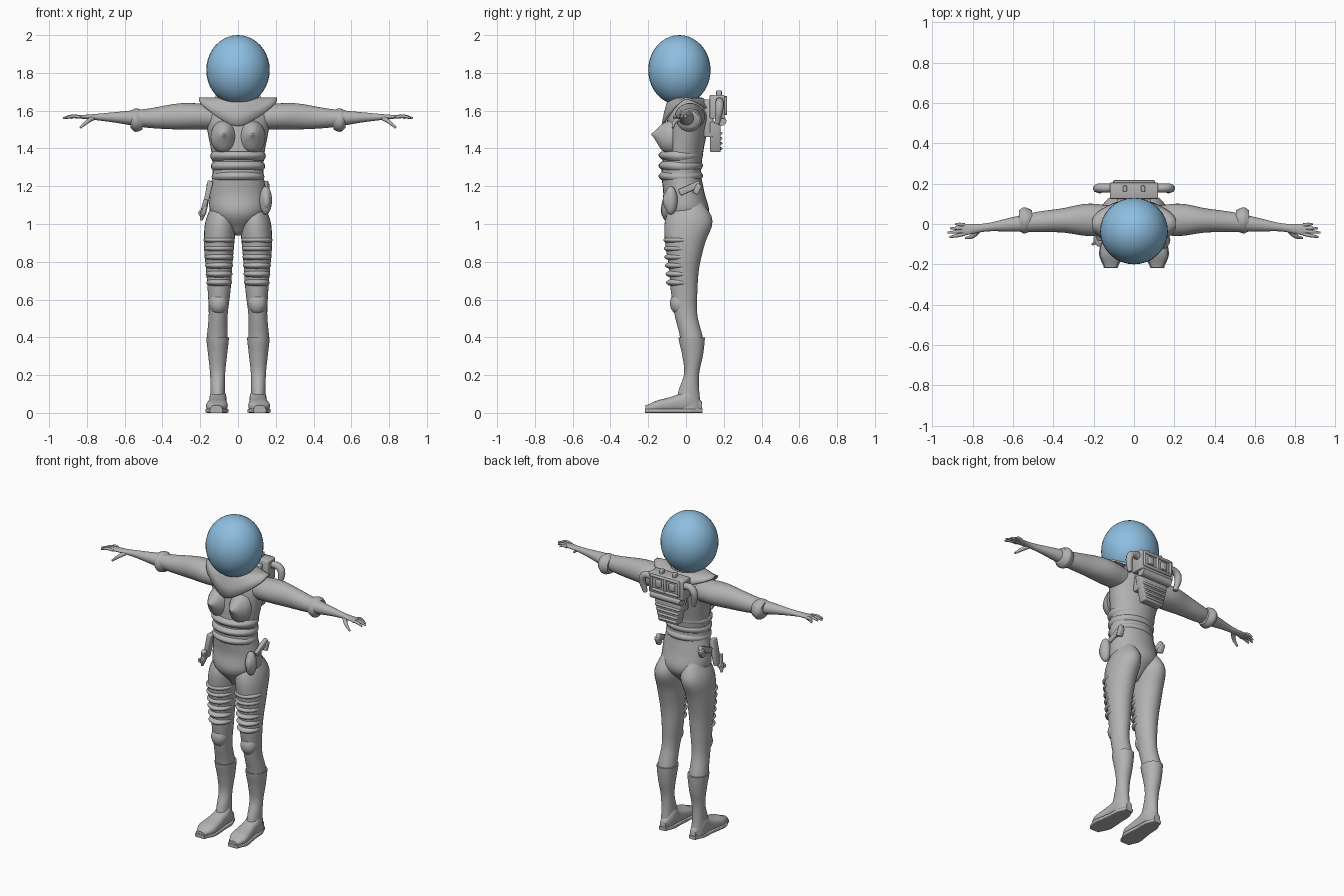
import bpy, bmesh
from math import cos, sin, pi, tau, radians, copysign
from mathutils import Matrix, Vector, Euler

default = bpy.data.objects.get("Cube")
if default:
    bpy.data.objects.remove(default, do_unlink=True)


def material(name, colour):
    mat = bpy.data.materials.new(name)
    mat.use_nodes = True
    mat.diffuse_color = colour
    mat.node_tree.nodes["Principled BSDF"].inputs["Base Color"].default_value = colour
    return mat


SUIT = material("suit grey", (.45, .45, .45, 1))
GLASS = material("helmet blue", (.27, .52, .75, 1))


def place(name, data, mat, mirror):
    data.materials.append(mat)
    obj = bpy.data.objects.new(name, data)
    bpy.context.collection.objects.link(obj)
    if mirror:
        obj.modifiers.new("Mirror", "MIRROR")
    return obj


def finish(name, bm, mat=SUIT, mirror=False, angle=60):
    bmesh.ops.recalc_face_normals(bm, faces=bm.faces)
    mesh = bpy.data.meshes.new(name)
    bm.to_mesh(mesh)
    bm.free()
    mesh.polygons.foreach_set("use_smooth", [True] * len(mesh.polygons))
    mesh.set_sharp_from_angle(angle=radians(angle))
    return place(name, mesh, mat, mirror)


def sample(values, t):
    """Smooth value at t along evenly spaced control values, or a constant."""
    if not isinstance(values, list):
        return values
    last = len(values) - 1
    i = min(int(t * last), last - 1)
    t = t * last - i
    before, start, end, after = (values[max(0, min(last, i + k))] for k in range(-1, 3))
    slope_in, slope_out = (end - before) / 2, (after - start) / 2
    rise = end - start
    return start + t * (slope_in + t * (3 * rise - 2 * slope_in - slope_out
                                        + t * (slope_in + slope_out - 2 * rise)))


def bridge(bm, rings):
    for low, high in zip(rings, rings[1:]):
        for k in range(len(low)):
            bm.faces.new((low[k - 1], low[k], high[k], high[k - 1]))


def loft(name, axis, span, centre, half, low, high, steps=28, sides=28, power=1, **options):
    """Skin of oval sections along an axis, its outline given by control values."""
    bm = bmesh.new()
    rings = []
    for step in range(steps + 1):
        t = step / steps
        along = span[0] + t * (span[1] - span[0])
        middle, width, bottom, top = (sample(v, t) for v in (centre, half, low, high))
        ring = []
        for k in range(sides):
            c, s = cos(tau * k / sides), sin(tau * k / sides)
            a = middle + width * copysign(abs(c) ** power, c)
            b = (bottom + top) / 2 + (top - bottom) / 2 * copysign(abs(s) ** power, s)
            ring.append(bm.verts.new({"x": (along, a, b), "y": (a, along, b), "z": (a, b, along)}[axis]))
        rings.append(ring)
    bridge(bm, rings)
    bm.faces.new(rings[0])
    bm.faces.new(rings[-1])
    return finish(name, bm, **options)


def ellipsoid(name, centre, radii, **options):
    bm = bmesh.new()
    bmesh.ops.create_uvsphere(bm, u_segments=32, v_segments=20, radius=1)
    bm.transform(Matrix.Translation(centre) @ Matrix.Diagonal((*radii, 1)))
    return finish(name, bm, **options)


def box(name, centre, size, turn=(0, 0, 0), taper=1, bevel=.005, **options):
    bm = bmesh.new()
    bmesh.ops.create_cube(bm, size=1)
    for v in bm.verts:
        if v.co.z < 0:
            v.co.x *= taper
        v.co *= Vector(size)
    bmesh.ops.bevel(bm, geom=bm.edges[:], offset=bevel, segments=2, profile=.5, affect="EDGES")
    rotation = Euler([radians(angle) for angle in turn]).to_matrix().to_4x4()
    bm.transform(Matrix.Translation(centre) @ rotation)
    return finish(name, bm, **options)


def tube(name, points, radii, mirror=False):
    curve = bpy.data.curves.new(name, "CURVE")
    curve.dimensions = "3D"
    curve.bevel_depth = 1
    curve.bevel_resolution = 2
    curve.resolution_u = 5
    curve.use_fill_caps = True
    line = curve.splines.new("BEZIER")
    line.bezier_points.add(len(points) - 1)
    for point, co, radius in zip(line.bezier_points, points, radii):
        point.co, point.radius = co, radius
        point.handle_left_type = point.handle_right_type = "AUTO"
    return place(name, curve, SUIT, mirror)


# Helmet and trunk
ellipsoid("helmet", (0, -.035, 1.815), (.168, .165, .185), mat=GLASS)
loft("torso", "z", (.94, 1.7), centre=0,
     half=[.02, .14, .15, .135, .14, .16, .17, .05],
     low=[-.05, -.13, -.12, -.13, -.12, -.11, -.09, -.05],
     high=[.03, .12, .1, .08, .09, .11, .12, .04])

# Waist bands, stacked and slightly flared
for i in range(3):
    z, r = 1.225 + i * .055, .138 + i * .004
    loft("waist_band", "z", (z, z + .05), centre=0, half=[r - .01, r, r, r - .01],
         low=[-.12, -.14, -.145, -.13], high=[.07, .085, .09, .08], steps=9)

# Pointed chest cups
loft("chest_cup", "y", (-.07, -.183), centre=.075, half=[.07, .065, .05, .03, .004],
     low=[1.37, 1.39, 1.47], high=[1.55, 1.53, 1.48], mirror=True)

# Collar with shoulder points
bm = bmesh.new()
rows = []
for step in range(5):
    f = step / 4
    row = []
    for k in range(48):
        c, s = cos(tau * k / 48), sin(tau * k / 48)
        drop = (.15 if s < 0 else .07) * abs(s) ** 1.5
        reach = .085 + f * (.12 * c * c + .05 * abs(s))
        row.append(bm.verts.new((reach * c, (.08 + .05 * f) * s, 1.67 - f * f * drop)))
    rows.append(row)
bridge(bm, rows)
collar = finish("collar", bm)
collar.modifiers.new("Thickness", "SOLIDIFY").thickness = .01

# Arms, cuffs and hands
loft("arm", "x", (.1, .865), centre=[.02, .02, .01, -.01, -.03],
     half=[.07, .08, .06, .05, .035, .02, .03], low=[1.5, 1.5, 1.51, 1.54, 1.56],
     high=[1.63, 1.64, 1.61, 1.59, 1.575], mirror=True)
loft("cuff", "x", (.505, .57), centre=.018, half=[.05, .06, .065, .05],
     low=[1.5, 1.49, 1.49, 1.51], high=[1.6, 1.61, 1.61, 1.6], steps=9, mirror=True)
for i in range(4):
    spread = i / 3
    root, tip = -.05 + .045 * spread, -.065 + .065 * spread
    reach = .9 + .025 * sin(pi * (spread + .2))
    tube("finger", [(.84, root, 1.567), ((.84 + reach) / 2, (root + tip) / 2, 1.57),
                    (reach, tip, 1.56)], (.009, .009, .005), mirror=True)
tube("thumb", [(.77, -.03, 1.56), (.8, -.06, 1.54), (.835, -.07, 1.51)],
     (.014, .011, .006), mirror=True)

# Legs, with padded ribs on the thighs
loft("leg", "z", (1.15, .39), centre=[.08, .1, .1, .11],
     half=[.04, .08, .08, .07, .06, .05, .055],
     low=[-.05, -.11, -.11, -.09, -.08, -.06, -.03],
     high=[.07, .14, .1, .07, .06, .06, .09], mirror=True)
for i in range(6):
    swell = i * .003
    ellipsoid("thigh_rib", (.1, -.03, .69 + i * .045), (.068 + swell, .075 + swell, .025),
              mirror=True)
ellipsoid("knee_pad", (.103, -.035, .58), (.05, .05, .06), mirror=True)

# Boots
loft("boot_shaft", "z", (.4, .02), centre=.108, half=[.06, .05, .04, .038, .04],
     low=[-.04, -.02, -.01, -.04, -.06], high=[.1, .09, .07, .07, .08], mirror=True)
foot = [.02, .043, .046, .053, .056, .03]
foot_line = [.105, .108, .115]
loft("boot_foot", "y", (.084, -.215), centre=foot_line, half=foot, low=.004,
     high=[.06, .13, .1, .08, .065, .04], power=.8, mirror=True)
loft("boot_sole", "y", (.087, -.218), centre=foot_line, half=[w + .004 for w in foot],
     low=0, high=.022, power=.3, mirror=True)

# Backpack
box("pack_body", (0, .165, 1.62), (.24, .08, .125))
box("pack_mount", (0, .12, 1.56), (.17, .05, .2))
box("pack_lower", (0, .155, 1.46), (.2, .055, .16), taper=.65)
for i in range(4):
    box("pack_rib", (0, .162, 1.4 + i * .027), (.13 + i * .014, .06, .014))
loft("pack_roll", "x", (-.105, .105), centre=.187, half=.027, low=1.52, high=1.57, steps=1)
for z in (1.585, 1.67):
    box("panel_rail", (0, .21, z), (.2, .015, .016))
for x in (-.096, 0, .096):
    box("panel_post", (x, .21, 1.627), (.014, .015, .09))
box("panel_dial", (.048, .207, 1.627), (.04, .02, .045), mirror=True)
box("pack_clip", (.045, .175, 1.69), (.02, .03, .035), mirror=True)
tube("pack_hose", [(.11, .178, 1.645), (.155, .178, 1.645), (.18, .178, 1.62), (.17, .165, 1.53)],
     (.022, .022, .022, .014), mirror=True)

# Hip gear: oval pouch on the left, sidearm in a holster on the right
box("hip_strap", (.148, .02, 1.19), (.025, .12, .035), turn=(24, 0, 0), mirror=True)
box("strap_buckle", (.152, .06, 1.185), (.03, .03, .055), turn=(-25, 0, 0), mirror=True)
ellipsoid("pouch", (.147, -.08, 1.125), (.033, .035, .075))
ellipsoid("pouch_badge", (.15, -.1, 1.125), (.022, .022, .045))
box("holster", (-.162, -.06, 1.15), (.03, .05, .16), turn=(0, 12, 0), taper=.8)
box("sidearm_grip", (-.18, -.085, 1.09), (.025, .03, .08), turn=(20, 15, 0))
tube("sidearm_barrel", [(-.17, -.09, 1.1), (-.185, -.085, 1.06), (-.195, -.08, 1.02)],
     (.012, .018, .007))
tube("sidearm_guard", [(-.175, -.09, 1.075), (-.205, -.1, 1.06), (-.185, -.09, 1.04)],
     (.006, .006, .006))
